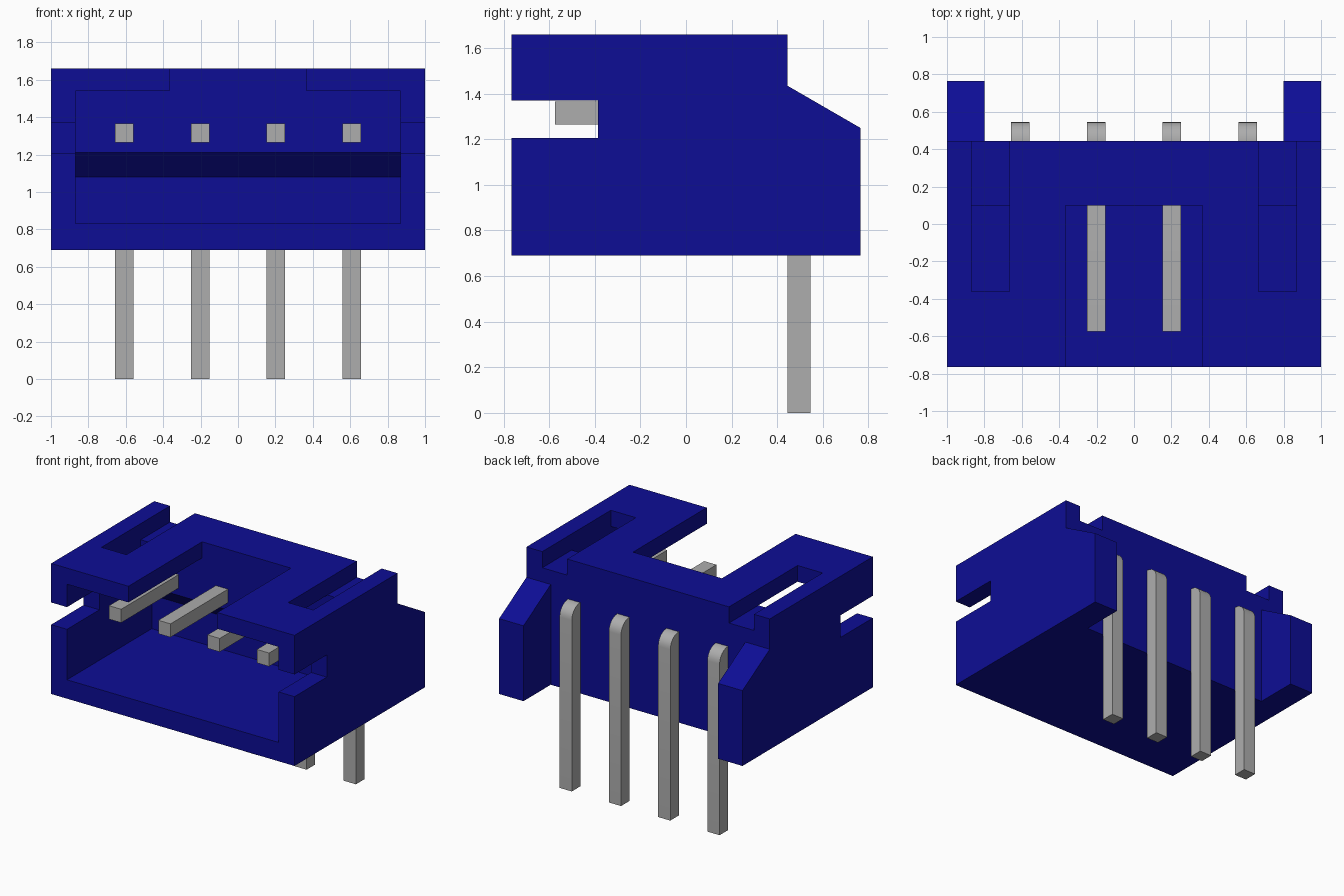
import bpy, bmesh, math

if "Cube" in bpy.data.objects:
    bpy.data.objects.remove(bpy.data.objects["Cube"], do_unlink=True)


def material(name, rgb):
    m = bpy.data.materials.new(name)
    m.use_nodes = True
    m.diffuse_color = (*rgb, 1)
    m.node_tree.nodes["Principled BSDF"].inputs["Base Color"].default_value = (*rgb, 1)
    return m


BLUE = material("deep_blue_plastic", (0.004, 0.004, 0.3))
GREY = material("grey_metal", (0.42, 0.42, 0.42))


def prism(name, profile, x0, x1, mat):
    """Extrude a (y, z) outline from x0 to x1."""
    bm = bmesh.new()
    face = bm.faces.new([bm.verts.new((x0, y, z)) for y, z in profile])
    ext = bmesh.ops.extrude_face_region(bm, geom=[face])
    verts = [v for v in ext["geom"] if isinstance(v, bmesh.types.BMVert)]
    bmesh.ops.translate(bm, verts=verts, vec=(x1 - x0, 0, 0))
    bmesh.ops.recalc_face_normals(bm, faces=bm.faces)
    me = bpy.data.meshes.new(name)
    bm.to_mesh(me)
    bm.free()
    me.materials.append(mat)
    ob = bpy.data.objects.new(name, me)
    bpy.context.collection.objects.link(ob)
    return ob


def rect(y0, y1, z0, z1):
    return [(y0, z0), (y1, z0), (y1, z1), (y0, z1)]


def cut(target, profile, x0, x1):
    """Subtract a prism from the target and discard the cutter."""
    cutter = prism("cutter", profile, x0, x1, BLUE)
    cutter.hide_render = True
    mod = target.modifiers.new("cut", "BOOLEAN")
    mod.operation = "DIFFERENCE"
    mod.solver = "EXACT"
    mod.object = cutter
    bpy.context.view_layer.objects.active = target
    bpy.ops.object.modifier_apply(modifier=mod.name)
    bpy.data.objects.remove(cutter, do_unlink=True)


# Housing: side outline with the front notches and sloped rear wings
housing = prism("housing", [
    (-0.765, 0.69), (0.765, 0.69), (0.765, 1.25), (0.445, 1.435), (0.445, 1.66),
    (-0.765, 1.66), (-0.765, 1.37), (-0.385, 1.37), (-0.385, 1.205), (-0.765, 1.205),
], -1, 1, BLUE)

# Rear bay between the wings
cut(housing, rect(0.445, 0.9, 0.5, 1.8), -0.8, 0.8)
# Plug cavity, its back wall undercut by a sloped face
cut(housing, [(-0.9, 0.83), (0.23, 0.83), (0.23, 1.08), (0.10, 1.21),
              (0.10, 1.54), (-0.9, 1.54)], -0.87, 0.87)
# Key slot in the roof
cut(housing, rect(-0.9, 0.10, 1.4, 1.8), -0.365, 0.365)
# Latch slots open to the rear
for x0, x1 in ((-0.87, -0.665), (0.665, 0.87)):
    cut(housing, rect(-0.36, 0.6, 1.54, 1.8), x0, x1)

# Bent pins with a rounded outer elbow
R = 0.095
elbow = [(0.545 - R + R * math.cos(a), 1.365 - R + R * math.sin(a))
         for a in (math.radians(15 * i) for i in range(7))]
pin_outline = [(0.445, 0), (0.545, 0)] + elbow + [
    (-0.575, 1.365), (-0.575, 1.265), (0.445, 1.265)]
for i in range(4):
    x = (i - 1.5) * 0.405
    pin = prism(f"pin_{i + 1}", pin_outline, x - 0.05, x + 0.05, GREY)
    bpy.ops.object.select_all(action="DESELECT")
    pin.select_set(True)
    bpy.context.view_layer.objects.active = pin
    bpy.ops.object.shade_smooth_by_angle(angle=math.radians(30))
